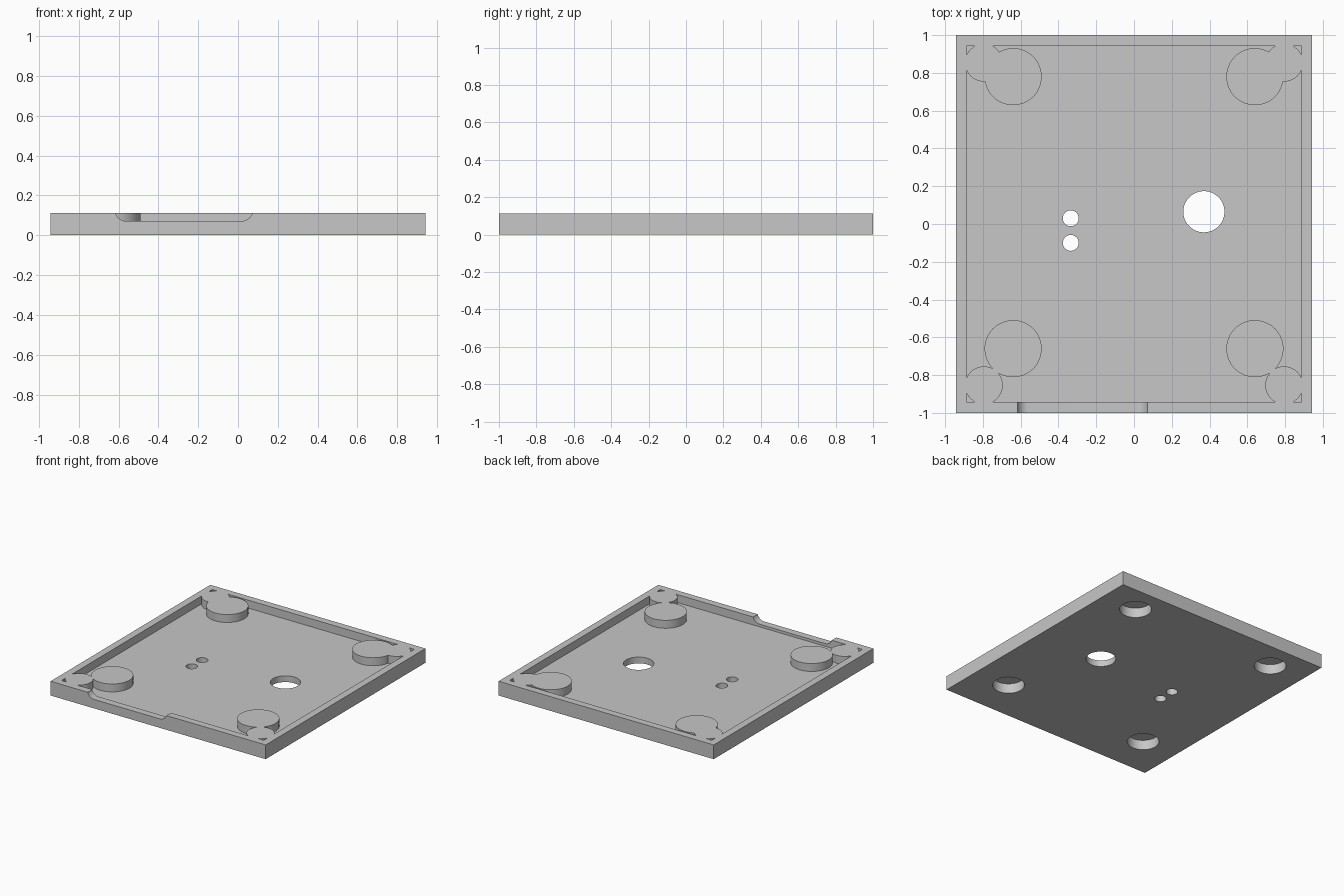
import bpy, math

if "Cube" in bpy.data.objects:
    bpy.data.objects.remove(bpy.data.objects["Cube"], do_unlink=True)

HALF_X, HALF_Y, HEIGHT = 0.943, 1.0, 0.113
WALL, FLOOR = 0.057, 0.05
SEGMENTS = 64

grey = bpy.data.materials.new("light grey")
grey.use_nodes = True
colour = (0.57, 0.57, 0.57, 1)
grey.diffuse_color = colour
grey.node_tree.nodes["Principled BSDF"].inputs["Base Color"].default_value = colour


def box(name, hx, hy, z0, z1):
    bpy.ops.mesh.primitive_cube_add(size=1, location=(0, 0, (z0 + z1) / 2))
    ob = bpy.context.object
    ob.name = name
    ob.scale = (2 * hx, 2 * hy, z1 - z0)
    bpy.ops.object.transform_apply(location=True, rotation=False, scale=True)
    return ob


def disc(name, x, y, r, z0, z1):
    bpy.ops.mesh.primitive_cylinder_add(vertices=SEGMENTS, radius=r, depth=z1 - z0,
                                        location=(x, y, (z0 + z1) / 2))
    ob = bpy.context.object
    ob.name = name
    return ob


def cut(target, cutter):
    """Subtract the cutter from the target, then discard the cutter."""
    bpy.context.view_layer.objects.active = target
    mod = target.modifiers.new("cut", 'BOOLEAN')
    mod.operation = 'DIFFERENCE'
    mod.solver = 'EXACT'
    mod.object = cutter
    bpy.ops.object.modifier_apply(modifier=mod.name)
    bpy.data.objects.remove(cutter, do_unlink=True)


# Tray body, with a cavity that leaves the magnet bosses and corner posts standing
tray = box("tray", HALF_X, HALF_Y, 0, HEIGHT)
cavity = box("cavity", HALF_X - WALL, HALF_Y - WALL, FLOOR, 0.3)
magnets = [(sx * 0.64, y) for sx in (-1, 1) for y in (0.78, -0.66)]
for x, y in magnets:
    cut(cavity, disc("boss", x, y, 0.151, -0.1, 0.5))
for sx in (-1, 1):
    for sy in (-1, 1):
        cut(cavity, disc("corner_post", sx * 0.795, sy * 0.854, 0.1, -0.1, 0.5))
cut(tray, cavity)

# Magnet pockets in the underside
for x, y in magnets:
    cut(tray, disc("pocket", x, y, 0.116, -0.1, 0.078))

# Through holes in the floor
for x, y, r in ((0.37, 0.065, 0.109), (-0.335, 0.03, 0.042), (-0.335, -0.1, 0.042)):
    cut(tray, disc("hole", x, y, r, -0.1, 0.3))

# Round-cornered notch in the front wall
left, right, bottom, r = -0.62, 0.075, 0.071, 0.06
profile = [(left, 0.3)]
for cx, start in ((left + r, math.pi), (right - r, 1.5 * math.pi)):
    for i in range(17):
        a = start + i / 16 * math.pi / 2
        profile.append((cx + r * math.cos(a), bottom + r + r * math.sin(a)))
profile.append((right, 0.3))
n = len(profile)
y_front, y_back = -HALF_Y - 0.1, -HALF_Y + WALL + 0.001
verts = [(x, y, z) for y in (y_front, y_back) for x, z in profile]
faces = [list(range(n)), list(range(2 * n - 1, n - 1, -1))]
faces += [[(i + 1) % n, i, i + n, (i + 1) % n + n] for i in range(n)]
mesh = bpy.data.meshes.new("notch")
mesh.from_pydata(verts, [], faces)
notch = bpy.data.objects.new("notch", mesh)
bpy.context.collection.objects.link(notch)
cut(tray, notch)

# Finish
tray.data.materials.clear()
tray.data.materials.append(grey)
bpy.ops.object.select_all(action='DESELECT')
tray.select_set(True)
bpy.context.view_layer.objects.active = tray
bpy.ops.object.shade_smooth_by_angle(angle=math.radians(30))
